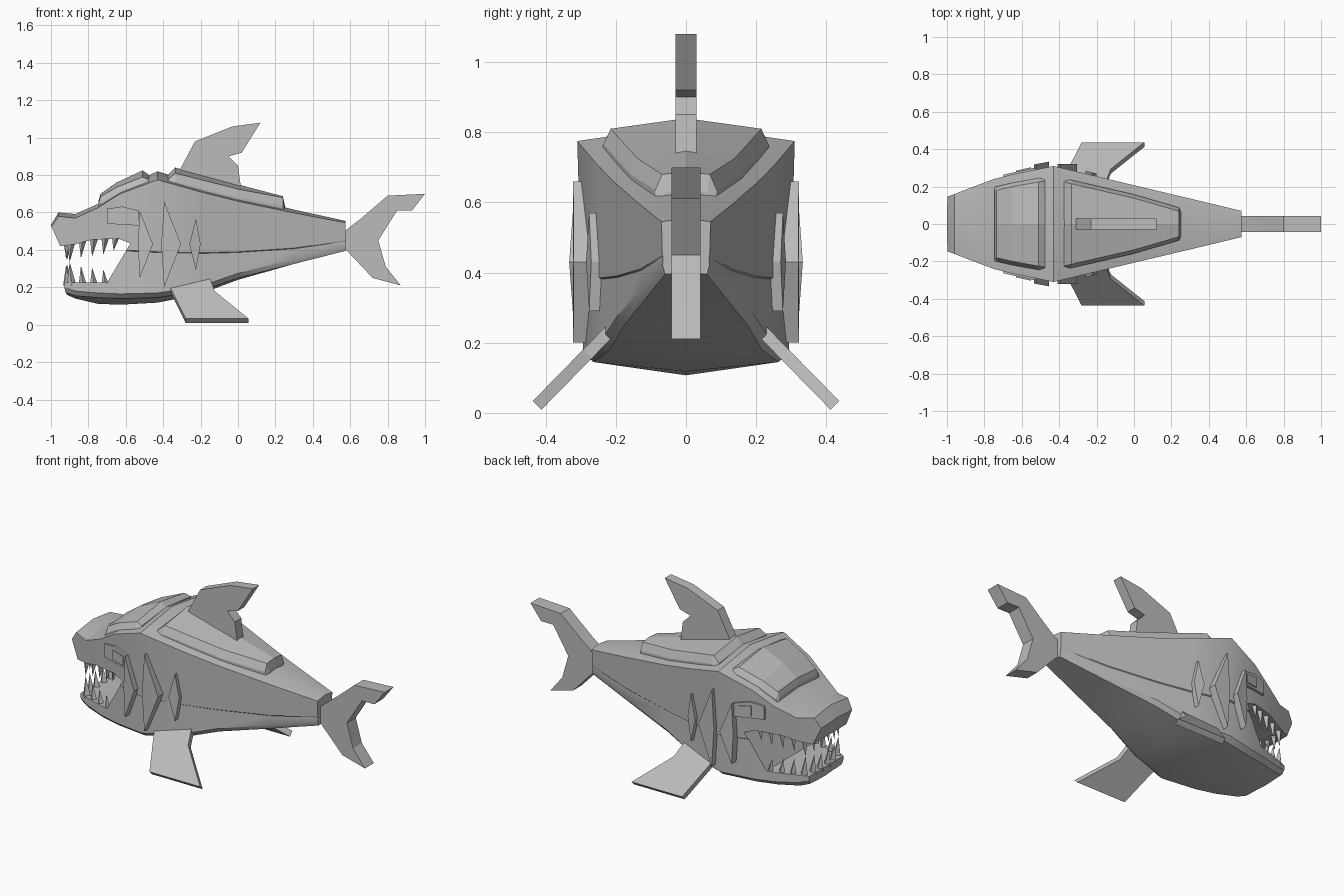
import bpy, bmesh, math
from mathutils import Vector

if "Cube" in bpy.data.objects:
    bpy.data.objects.remove(bpy.data.objects["Cube"])

grey = bpy.data.materials.new("shark_grey")
grey.use_nodes = True
grey.diffuse_color = (0.5, 0.5, 0.5, 1)
grey.node_tree.nodes["Principled BSDF"].inputs["Base Color"].default_value = (0.5, 0.5, 0.5, 1)


def finish(name, bm):
    bmesh.ops.recalc_face_normals(bm, faces=bm.faces)
    mesh = bpy.data.meshes.new(name)
    bm.to_mesh(mesh)
    bm.free()
    mesh.materials.append(grey)
    ob = bpy.data.objects.new(name, mesh)
    bpy.context.collection.objects.link(ob)
    return ob


def activate(ob):
    bpy.ops.object.select_all(action='DESELECT')
    ob.select_set(True)
    bpy.context.view_layer.objects.active = ob


def loft(name, stations):
    """Skin of mirrored half-sections; each section runs top centre to bottom centre."""
    bm = bmesh.new()
    rings = []
    for x, half in stations:
        loop = half + [(-y, z) for y, z in half[-2:0:-1]]
        rings.append([bm.verts.new((x, y, z)) for y, z in loop])
    n = len(rings[0])
    for a, b in zip(rings, rings[1:]):
        for i in range(n):
            bm.faces.new((a[i], a[(i + 1) % n], b[(i + 1) % n], b[i]))
    bm.faces.new(rings[0])
    bm.faces.new(rings[-1])
    return finish(name, bm)


def plate(name, outline, place, thickness):
    """Outline extruded along the third coordinate; place maps (u, v, depth) to space."""
    bm = bmesh.new()
    lo, hi = ([bm.verts.new(place(u, v, d)) for u, v in outline]
              for d in (-thickness / 2, thickness / 2))
    n = len(outline)
    bm.faces.new(lo)
    bm.faces.new(hi)
    for i in range(n):
        j = (i + 1) % n
        bm.faces.new((lo[i], lo[j], hi[j], hi[i]))
    return finish(name, bm)


def upright(u, v, d):
    return (u, d, v)


# Body: x, half width, edge top, ridge top, side seam, belly edge, keel
body_stations = [
    (-1.0, .145, .52, .535, .40, .22, .20),
    (-.96, .16, .58, .60, .40, .20, .18),
    (-.87, .195, .57, .592, .40, .17, .14),
    (-.75, .24, .625, .645, .40, .16, .112),
    (-.63, .27, .70, .73, .40, .155, .107),
    (-.43, .31, .775, .82, .39, .16, .118),
    (-.2, .255, .71, .75, .385, .195, .165),
    (0, .207, .66, .69, .39, .265, .24),
    (.3, .136, .598, .615, .41, .34, .325),
    (.575, .07, .545, .555, .45, .41, .40),
]
body = loft("body", [
    (x, [(0, ridge), (w, edge), (w * .965, seam), (w * .94, seam - .004),
         (w * .95, belly + .01), (w * .85, belly - .015), (0, keel)])
    for x, w, edge, ridge, seam, belly, keel in body_stations])

# Open mouth, with sloped snout and chin
mouth = plate("mouth_cutter", [
    (-1.2, .53), (-1.0, .53), (-.95, .42), (-.87, .43), (-.78, .455), (-.64, .46),
    (-.575, .435), (-.70, .225), (-.93, .225), (-.925, .18), (-.9, .13), (-.89, 0),
    (-1.2, 0)], upright, 1.2)
cut = body.modifiers.new("mouth", 'BOOLEAN')
cut.operation = 'DIFFERENCE'
cut.solver = 'EXACT'
cut.object = mouth
activate(body)
bpy.ops.object.modifier_apply(modifier=cut.name)
bpy.data.objects.remove(mouth)
activate(body)
bpy.ops.object.shade_smooth_by_angle(angle=math.radians(25))


# Raised back plates with chamfered borders: x, half width, edge top, ridge top
def armour(name, stations, chamfer, depth):
    return loft(name, [
        (x, [(0, ridge), (w - chamfer, edge), (w, edge - depth),
             (w, edge - depth - .05), (0, edge - depth - .05)])
        for x, w, edge, ridge in stations])


armour("head_plate", [
    (-.745, .20, .655, .665), (-.735, .20, .685, .70), (-.65, .22, .735, .76),
    (-.51, .245, .79, .825), (-.475, .25, .775, .80)], .02, .035)
armour("back_plate", [
    (-.375, .245, .775, .80), (-.335, .235, .81, .84), (0, .158, .725, .75),
    (.24, .088, .68, .687), (.25, .08, .63, .64)], .02, .045)

# Fins
plate("dorsal_fin", [
    (-.31, .80), (-.31, .83), (-.23, .98), (-.03, 1.06), (.12, 1.08), (.02, .92),
    (-.05, .90), (0, .85), (.02, .70)], upright, .06)
plate("tail_fin", [
    (.55, .43), (.57, .50), (.66, .57), (.80, .69), (1.0, .70), (.93, .61), (.85, .61),
    (.75, .45), (.79, .31), (.87, .21), (.72, .25)], upright, .084)

root, down, out = Vector((.225, .225)), Vector((.70, -.714)), Vector((.714, .70))
eye_line = ((-.70, .253), (-.52, .294))
for side, label in ((1, "left"), (-1, "right")):
    def slanted(u, v, d):
        p = root + down * v + out * d
        return (u, side * p.x, p.y)

    plate(label + "_pectoral_fin", [
        (-.36, .06), (-.30, -.02), (-.15, -.02), (-.125, .08), (.055, .285),
        (-.28, .285)], slanted, .035)

    # Diamond gills: start, tip, end, low, high, outer y at start and end
    for k, (x0, xm, x1, low, high, y0, y1) in enumerate((
            (-.535, -.525, -.455, .25, .61, .318, .333),
            (-.41, -.395, -.305, .20, .66, .322, .320),
            (-.26, -.225, -.20, .29, .57, .285, .270))):
        def on_side(u, v, d):
            y = y0 + (y1 - y0) * (u - x0) / (x1 - x0)
            return (u, side * (y - .03 + d), v)

        plate(f"{label}_gill_{k + 1}", [(x0, .43), (xm, high), (x1, .43), (xm, low)],
              on_side, .06)

    # Eye socket plate and eye
    def on_face(u, v, d):
        (xa, ya), (xb, yb) = eye_line
        return (u, side * (ya + (yb - ya) * (u - xa) / (xb - xa) + d), v)

    plate(label + "_eye_socket", [(-.70, .62), (-.62, .632), (-.53, .61), (-.53, .53),
                                  (-.70, .54)], on_face, .02)
    plate(label + "_eye", [(-.63, .61), (-.55, .60), (-.55, .545), (-.63, .55)],
          on_face, .032)


# Teeth: four-sided spikes around both jaws
def jaw_teeth(name, base, sign, spots):
    bm = bmesh.new()
    for x, y, length, r in spots:
        for s in (1, -1):
            ring = [bm.verts.new((x + r * a, s * y + r * b, base - sign * .015))
                    for a, b in ((1, 0), (0, 1), (-1, 0), (0, -1))]
            tip = bm.verts.new((x - .01, s * y, base + sign * length))
            bm.faces.new(ring)
            for i in range(4):
                bm.faces.new((ring[i], ring[(i + 1) % 4], tip))
    finish(name, bm)


side_row = [(-.89, .155, .11, .026), (-.83, .175, .09, .022), (-.77, .195, .08, .022),
            (-.71, .215, .07, .02)]
front_row = [(-.905, .095, .10, .025), (-.91, .035, .09, .025)]
jaw_teeth("lower_teeth", .225, 1, side_row + front_row)
jaw_teeth("upper_teeth", .445, -1, side_row + front_row + [(-.655, .235, .05, .018)])
